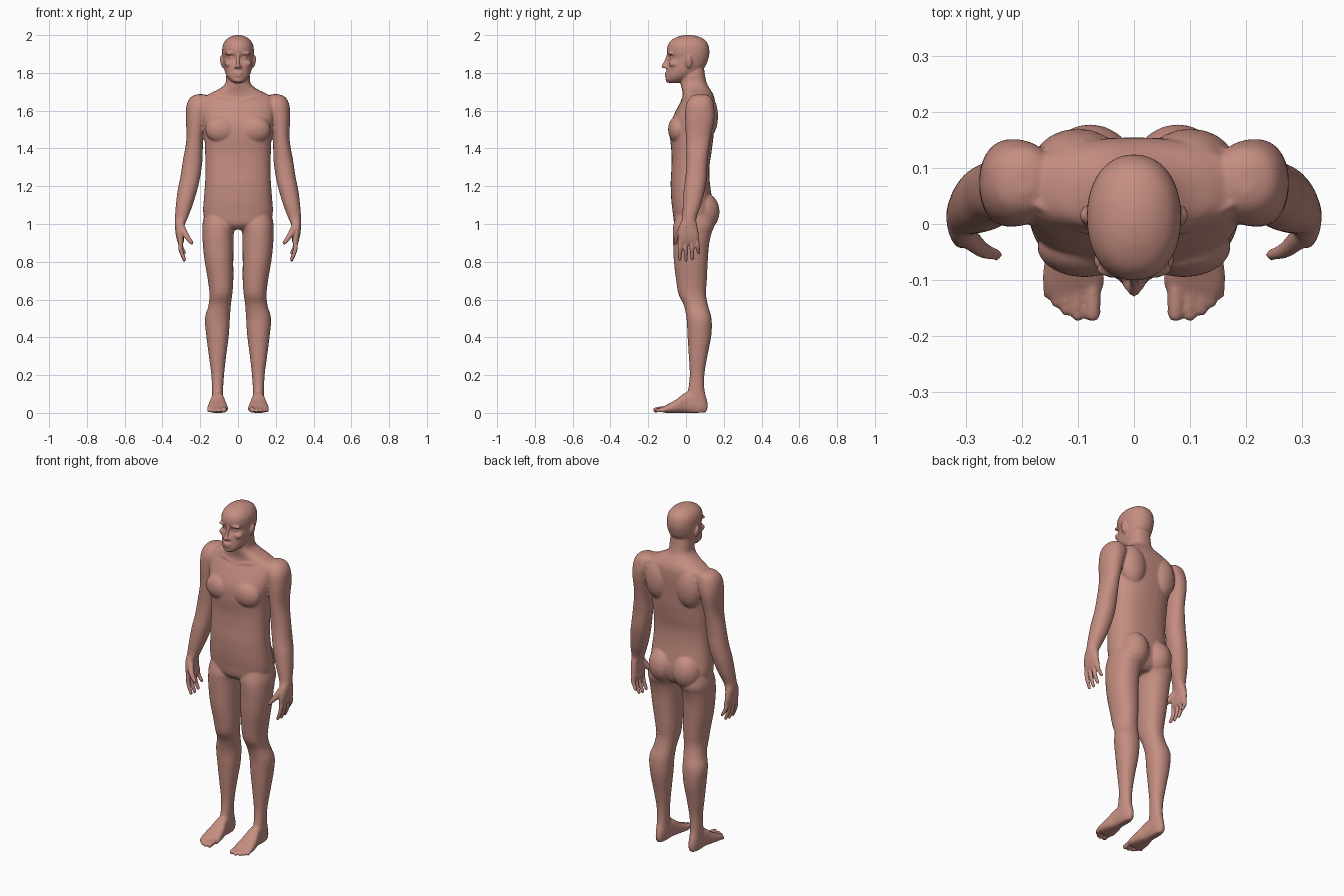
import bpy, bmesh, math
from mathutils import Vector, Matrix

bm = bmesh.new()


def skin(rings):
    """Close a stack of vertex rings into a solid."""
    vs = [[bm.verts.new(p) for p in r] for r in rings]
    n = len(vs[0])
    for a, b in zip(vs, vs[1:]):
        for i in range(n):
            bm.faces.new((a[i], a[(i + 1) % n], b[(i + 1) % n], b[i]))
    bm.faces.new(vs[0][::-1])
    bm.faces.new(vs[-1])


def spline(rows, steps=5):
    """Smoothly interpolate rows of numbers (Catmull-Rom)."""
    p = [rows[0]] + list(rows) + [rows[-1]]
    out = []
    for i in range(1, len(p) - 2):
        for s in range(steps):
            t = s / steps
            out.append([0.5 * (2 * b + (c - a) * t + (2 * a - 5 * b + 4 * c - d) * t * t
                               + (3 * b - a - 3 * c + d) * t ** 3)
                        for a, b, c, d in zip(*p[i - 1:i + 3])])
    return out + [list(rows[-1])]


def loft(rows, power=2.2, axis='z', n=36):
    """Rows: position on axis, then min/max of the two other directions."""
    rings = []
    for t, u0, u1, v0, v1 in spline(rows):
        ring = []
        for i in range(n):
            a = 2 * math.pi * i / n
            c, s = math.cos(a), math.sin(a)
            u = (u0 + u1) / 2 + (u1 - u0) / 2 * math.copysign(abs(c) ** (2 / power), c)
            v = (v0 + v1) / 2 + (v1 - v0) / 2 * math.copysign(abs(s) ** (2 / power), s)
            ring.append((u, v, t) if axis == 'z' else (u, t, v))
        rings.append(ring)
    skin(rings)


def ball(loc, size, tilt=0):
    m = Matrix.Translation(loc) @ Matrix.Rotation(tilt, 4, 'Y') @ Matrix.Diagonal((*size, 1))
    bmesh.ops.create_icosphere(bm, subdivisions=3, radius=1, matrix=m)


def tube(points, n=14):
    """Round-ended limb through points (x, y, z, radius)."""
    rows = spline(points)
    d = (Vector(rows[-1][:3]) - Vector(rows[0][:3])).normalized()
    q = d.to_track_quat('Z', 'Y')
    skin([[Vector(r[:3]) + q @ Vector((math.cos(2 * math.pi * i / n) * r[3],
                                       math.sin(2 * math.pi * i / n) * r[3], 0))
           for i in range(n)] for r in rows])
    for r in (rows[0], rows[-1]):
        ball(r[:3], (r[3],) * 3)


# ---- parts on one side ----
# arm
loft([(1.687, .18, .215, .055, .10), (1.672, .15, .25, .025, .132), (1.63, .14, .272, 0, .148),
      (1.56, .165, .276, -.005, .15), (1.45, .184, .273, 0, .13), (1.34, .188, .291, .003, .115),
      (1.25, .2, .305, -.003, .11), (1.18, .216, .319, -.012, .1), (1.1, .24, .329, -.017, .08),
      (1.03, .267, .334, -.02, .055), (.99, .283, .334, -.036, .06), (.94, .287, .329, -.044, .068),
      (.905, .287, .32, -.042, .069), (.895, .292, .314, -.035, .062)])
# fingers and thumb
for y0, y1, tip in ((-.03, -.034, .812), (-.001, 0, .808), (.029, .034, .815), (.055, .067, .848)):
    tube([(.304, y0, .92, .0135), (.303, (y0 + y1) / 2, (.92 + tip) / 2, .012), (.284, y1, tip, .0095)])
tube([(.303, -.015, .985, .021), (.272, -.045, .935, .015), (.245, -.055, .9, .0105)])

# leg
loft([(1.08, .03, .17, -.04, .13), (1.0, .012, .188, -.066, .15), (.95, .022, .188, -.07, .135),
      (.89, .024, .186, -.068, .122), (.8, .025, .176, -.064, .115), (.7, .025, .159, -.052, .11),
      (.63, .03, .151, -.04, .106), (.57, .038, .156, -.012, .116), (.5, .043, .175, .003, .135),
      (.41, .049, .168, .008, .134), (.3, .063, .154, .015, .113), (.2, .074, .141, .02, .097),
      (.12, .079, .138, .01, .098), (.06, .077, .138, -.015, .113), (.025, .08, .136, -.01, .114),
      (.001, .088, .128, 0, .103)])
# foot and toes
loft([(.105, .09, .126, .002, .05), (.05, .078, .138, 0, .1), (0, .072, .143, 0, .108),
      (-.05, .06, .156, 0, .072), (-.1, .053, .163, 0, .044), (-.125, .06, .155, .003, .03)],
     2.6, 'y')
for x, y, r in ((.074, -.16, .0145), (.1, -.164, .0105), (.121, -.155, .01),
                (.138, -.14, .01), (.153, -.124, .0095)):
    tube([(x, -.09, .022, r), (x, (y - .09) / 2, .021, r), (x, y, r + .001, r)])

# chest, shoulder blade, buttock, collarbone
ball((.088, -.04, 1.5), (.085, .055, .075))
ball((.1, .108, 1.57), (.08, .062, .12))
ball((.078, .088, 1.065), (.085, .09, .105))
tube([(.02, -.018, 1.655, .009), (.09, -.008, 1.668, .009), (.17, .035, 1.672, .01)])

# ear, brow, cheek, eye, nostril
ball((.085, .015, 1.858), (.009, .018, .034), .2)
ball((.034, -.08, 1.904), (.034, .017, .009), .1)
ball((.046, -.064, 1.848), (.026, .026, .02))
ball((.033, -.07, 1.879), (.015, .015, .011))
ball((.012, -.106, 1.831), (.009, .012, .008))

# ---- mirror the side parts ----
dup = bmesh.ops.duplicate(bm, geom=bm.verts[:] + bm.edges[:] + bm.faces[:])['geom']
for v in [g for g in dup if isinstance(g, bmesh.types.BMVert)]:
    v.co.x *= -1
bmesh.ops.reverse_faces(bm, faces=[g for g in dup if isinstance(g, bmesh.types.BMFace)])

# ---- central parts ----
# torso and neck
torso = [(.97, .09, -.03, .1), (1.0, .165, -.06, .13), (1.06, .184, -.07, .145), (1.13, .181, -.078, .138),
         (1.22, .174, -.081, .126), (1.3, .172, -.077, .124), (1.38, .174, -.077, .135),
         (1.46, .178, -.084, .145), (1.54, .19, -.078, .15), (1.61, .2, -.048, .154),
         (1.66, .195, -.022, .152), (1.69, .15, -.018, .142), (1.715, .1, -.022, .127),
         (1.745, .067, -.028, .11), (1.79, .062, -.026, .1), (1.85, .056, -.01, .093)]
loft([(z, -w, w, a, b) for z, w, a, b in torso], 2.4, n=48)
# head
head = [(1.747, .022, -.09, -.04), (1.757, .038, -.104, -.01), (1.778, .057, -.107, .03),
        (1.805, .069, -.104, .07), (1.84, .076, -.1, .105), (1.878, .081, -.087, .119),
        (1.91, .084, -.1, .124), (1.945, .081, -.097, .119), (1.972, .067, -.079, .103),
        (1.99, .044, -.048, .073), (1.998, .022, -.02, .043), (2.001, .006, 0, .02)]
loft([(z, -w, w, a, b) for z, w, a, b in head], 2.15, n=48)
# nose, lips and chin
tube([(0, -.094, 1.895, .009), (0, -.105, 1.865, .009), (0, -.118, 1.835, .012)])
ball((0, -.101, 1.799), (.026, .014, .006))
ball((0, -.1, 1.785), (.023, .014, .007))
ball((0, -.092, 1.762), (.024, .017, .014))

# ---- fuse everything into one smooth body ----
mesh = bpy.data.meshes.new("body")
bm.to_mesh(mesh)
bm.free()
body = bpy.data.objects.new("body", mesh)
bpy.context.collection.objects.link(body)
bpy.context.view_layer.objects.active = body
body.select_set(True)
fuse = body.modifiers.new("fuse", 'REMESH')
fuse.mode = 'VOXEL'
fuse.voxel_size = 0.005
fuse.use_smooth_shade = True
soften = body.modifiers.new("soften", 'SMOOTH')
soften.factor = 0.5
soften.iterations = 6
for m in ("fuse", "soften"):
    bpy.ops.object.modifier_apply(modifier=m)
bpy.ops.object.shade_smooth()

skin_mat = bpy.data.materials.new("skin")
skin_mat.diffuse_color = (0.56, 0.27, 0.22, 1)
body.data.materials.clear()
body.data.materials.append(skin_mat)
